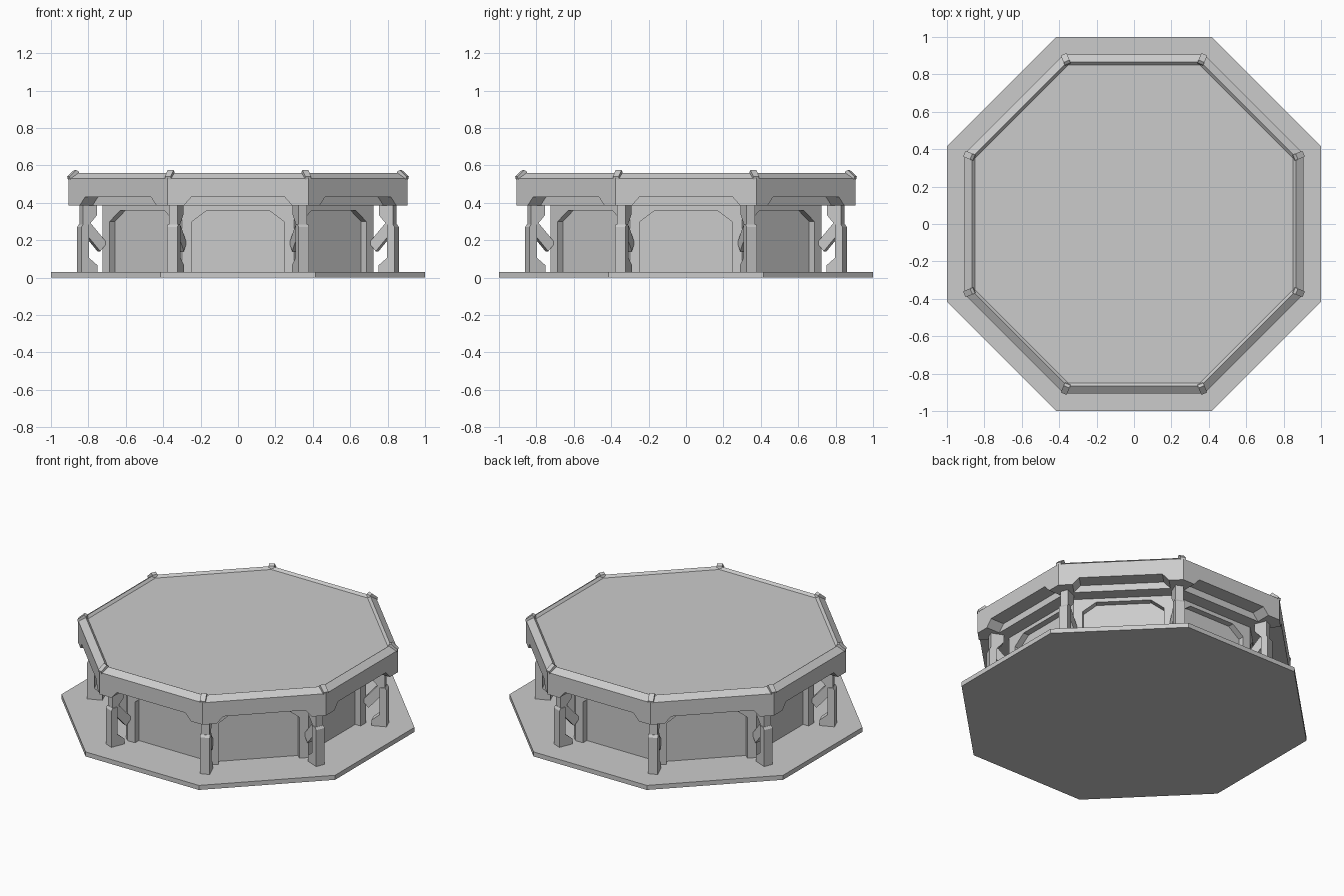
import bpy, bmesh
from math import pi, cos, sin

if "Cube" in bpy.data.objects:
    bpy.data.objects.remove(bpy.data.objects["Cube"])

C8 = cos(pi / 8)


def make_object(name, bm):
    bmesh.ops.recalc_face_normals(bm, faces=bm.faces)
    me = bpy.data.meshes.new(name)
    bm.to_mesh(me)
    bm.free()
    ob = bpy.data.objects.new(name, me)
    bpy.context.collection.objects.link(ob)
    return ob


def octagon_stack(name, profile):
    """Closed octagonal solid from (flat distance, height) rings."""
    bm = bmesh.new()
    rings = []
    for a, z in profile:
        r = a / C8
        rings.append([bm.verts.new((r * cos(pi / 8 + k * pi / 4),
                                    r * sin(pi / 8 + k * pi / 4), z)) for k in range(8)])
    for lo, hi in zip(rings, rings[1:]):
        for k in range(8):
            n = (k + 1) % 8
            bm.faces.new((lo[k], lo[n], hi[n], hi[k]))
    bm.faces.new(rings[0])
    bm.faces.new(rings[-1])
    return make_object(name, bm)


def add_prism(bm, a, b, ang):
    """Join two matching outlines of (radial, tangential, z), turned by ang."""
    c, s = cos(ang), sin(ang)
    A, B = [[bm.verts.new((r * c - t * s, r * s + t * c, z)) for r, t, z in pts]
            for pts in (a, b)]
    bm.faces.new(A)
    bm.faces.new(B)
    for i in range(len(A)):
        j = (i + 1) % len(A)
        bm.faces.new((A[i], A[j], B[j], B[i]))


def facet_cut(target, name, outline, r0, r1):
    """Cut the same outline (tangential, z) into all eight flats."""
    bm = bmesh.new()
    for k in range(8):
        add_prism(bm, [(r0, t, z) for t, z in outline],
                  [(r1, t, z) for t, z in outline], k * pi / 4)
    cutter = make_object(name, bm)
    cutter.hide_render = True
    cutter.hide_set(True)
    mod = target.modifiers.new(name, 'BOOLEAN')
    mod.operation = 'DIFFERENCE'
    mod.solver = 'EXACT'
    mod.object = cutter
    dg = bpy.context.evaluated_depsgraph_get()
    me = bpy.data.meshes.new_from_object(target.evaluated_get(dg))
    target.modifiers.clear()
    target.data = me
    bpy.data.objects.remove(cutter)


def corner_parts(name, pieces):
    """Side profiles (radial, z) with a width, repeated at eight corners."""
    bm = bmesh.new()
    for k in range(8):
        for prof, w in pieces:
            add_prism(bm, [(r, -w / 2, z) for r, z in prof],
                      [(r, w / 2, z) for r, z in prof], pi / 8 + k * pi / 4)
    return make_object(name, bm)


# base plate
octagon_stack("base_plate", [(1, 0), (1, 0.03)])

# central drum with arched recesses
drum = octagon_stack("drum", [(0.725, 0.03), (0.725, 0.39)])
facet_cut(drum, "recess_cutter",
          [(-0.245, 0.02), (0.245, 0.02), (0.245, 0.30), (0.165, 0.36),
           (-0.165, 0.36), (-0.245, 0.30)], 0.685, 0.80)

# platform deck with raised rim and notched skirt
deck = octagon_stack("deck", [(0.907, 0.385), (0.907, 0.53), (0.865, 0.56),
                              (0.85, 0.545)])
facet_cut(deck, "notch_cutter",
          [(-0.305, 0.37), (0.305, 0.37), (0.29, 0.385), (0.25, 0.43),
           (-0.25, 0.43), (-0.29, 0.385), ], 0.81, 1.0)

# support posts: lower post with foot, upper post, diagonal brace
corner_parts("support_posts", [
    ([(0.918, 0.03), (0.918, 0.27), (0.908, 0.285), (0.874, 0.285),
      (0.874, 0.105), (0.825, 0.065), (0.825, 0.03)], 0.06),
    ([(0.906, 0.28), (0.906, 0.39), (0.825, 0.39), (0.825, 0.335),
      (0.874, 0.28)], 0.05),
    ([(0.88, 0.29), (0.88, 0.225), (0.805, 0.14), (0.775, 0.175),
      (0.775, 0.195), (0.86, 0.29)], 0.04),
])

# rim clips over each corner
corner_parts("rim_clips", [
    ([(0.978, 0.525), (0.982, 0.54), (0.942, 0.575), (0.927, 0.565),
      (0.92, 0.54)], 0.034),
])
